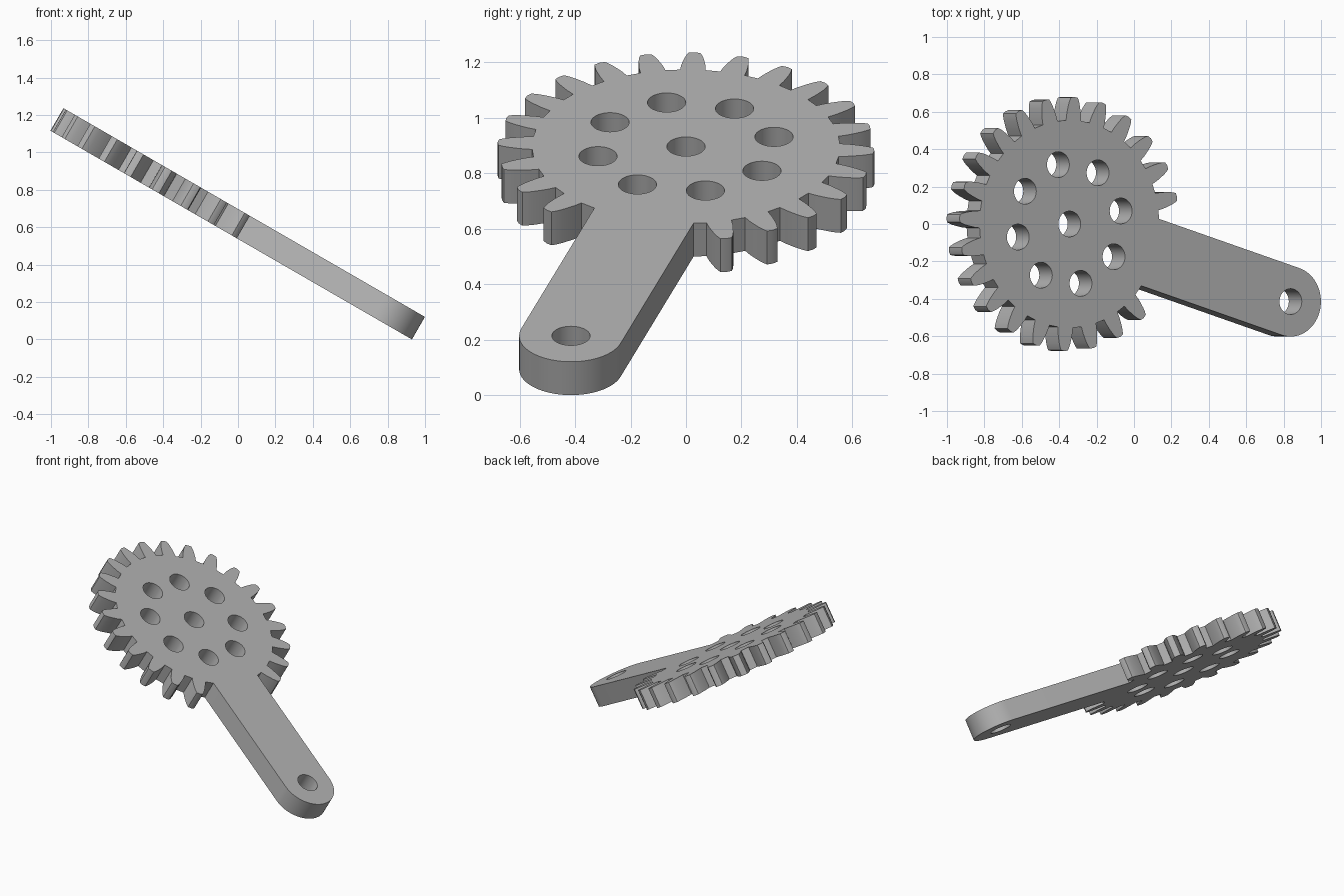
import bpy, bmesh, math
from mathutils import Vector

if "Cube" in bpy.data.objects:
    bpy.data.objects.remove(bpy.data.objects["Cube"])

THICK = 0.139
ROOT_R = 0.553
PHASE = math.radians(12.4)       # first tooth and first hole
ARM = math.radians(-16.9)        # arm direction in the plate's plane
ARM_LEN, ARM_HALF = 1.427, 0.187
HOLE_R = 0.069
# tooth half profile: radius, half width
TOOTH = [(ROOT_R, 0.046), (0.585, 0.044), (0.615, 0.039),
         (0.64, 0.034), (0.66, 0.028), (0.676, 0.021)]


def turn(x, y, a):
    return (x * math.cos(a) - y * math.sin(a), x * math.sin(a) + y * math.cos(a))


def circle(cx, cy, r, n=48):
    return [(cx + r * math.cos(2 * math.pi * i / n),
             cy + r * math.sin(2 * math.pi * i / n)) for i in range(n)]


# Outline: 21 teeth, then the round-ended arm filling the gap of three teeth
outline = []
for k in range(21):
    a = PHASE + k * math.radians(15)
    outline += [turn(r, -w, a) for r, w in TOOTH]
    outline.append(turn(0.68, 0, a))
    outline += [turn(r, w, a) for r, w in reversed(TOOTH)]
joint = math.sqrt(ROOT_R ** 2 - ARM_HALF ** 2)
outline.append(turn(joint, -ARM_HALF, ARM))
for i in range(33):
    b = math.pi * (i / 32 - 0.5)
    outline.append(turn(ARM_LEN + ARM_HALF * math.cos(b), ARM_HALF * math.sin(b), ARM))
outline.append(turn(joint, ARM_HALF, ARM))

# Holes: hub, ring of eight, arm end
holes = [circle(0, 0, HOLE_R), circle(*turn(ARM_LEN, 0, ARM), HOLE_R)]
holes += [circle(*turn(0.325, 0, PHASE + k * math.pi / 4), HOLE_R) for k in range(8)]

# Filled flat curve, thickened into a plate
curve = bpy.data.curves.new("plate_profile", 'CURVE')
curve.dimensions = '2D'
curve.fill_mode = 'BOTH'
curve.extrude = THICK / 2
for pts in [outline] + holes:
    s = curve.splines.new('POLY')
    s.points.add(len(pts) - 1)
    for p, (x, y) in zip(s.points, pts):
        p.co = (x, y, 0, 1)
    s.use_cyclic_u = True
helper = bpy.data.objects.new("plate_profile", curve)
bpy.context.collection.objects.link(helper)
deps = bpy.context.evaluated_depsgraph_get()
mesh = bpy.data.meshes.new_from_object(helper.evaluated_get(deps))
bpy.data.objects.remove(helper)

bm = bmesh.new()
bm.from_mesh(mesh)
bmesh.ops.remove_doubles(bm, verts=bm.verts, dist=1e-5)
bmesh.ops.translate(bm, verts=bm.verts, vec=Vector((0, 0, -THICK / 2)))
bmesh.ops.recalc_face_normals(bm, faces=bm.faces)
bm.to_mesh(mesh)
bm.free()

# Gear with arm, tilted 30 degrees
gear = bpy.data.objects.new("gear_with_arm", mesh)
bpy.context.collection.objects.link(gear)
gear.location = (-0.345, 0, 0.897)
gear.rotation_euler = (0, math.radians(30), 0)

grey = bpy.data.materials.new("light_grey")
grey.diffuse_color = (0.45, 0.45, 0.45, 1)
grey.use_nodes = True
grey.node_tree.nodes["Principled BSDF"].inputs["Base Color"].default_value = grey.diffuse_color
mesh.materials.clear()
mesh.materials.append(grey)

bpy.context.view_layer.objects.active = gear
gear.select_set(True)
bpy.ops.object.shade_smooth_by_angle(angle=math.radians(30))
